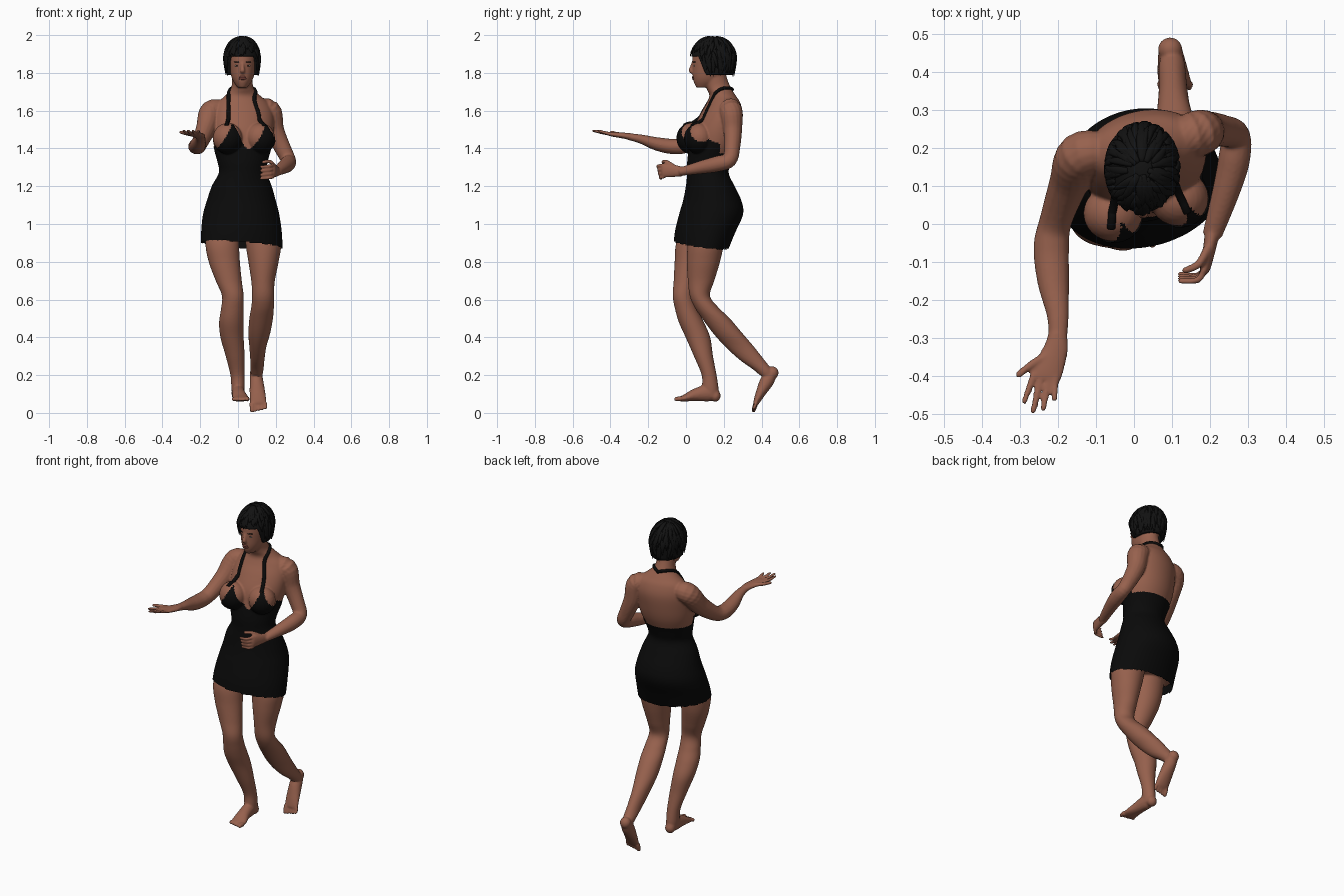
import bpy, bmesh, random
from math import sin, cos, pi, radians, sqrt
from mathutils import Vector, Matrix
from mathutils.bvhtree import BVHTree

if "Cube" in bpy.data.objects:
    bpy.data.objects.remove(bpy.data.objects["Cube"])
random.seed(4)
YAW = radians(12)


def material(name, colour, rough=0.7):
    m = bpy.data.materials.new(name)
    m.use_nodes = True
    m.diffuse_color = (*colour, 1)
    shader = m.node_tree.nodes["Principled BSDF"]
    shader.inputs["Base Color"].default_value = (*colour, 1)
    shader.inputs["Roughness"].default_value = rough
    return m


SKIN = material("skin brown", (0.31, 0.12, 0.075))
BLACK = material("dress black", (0.003, 0.003, 0.003))
HAIR = material("hair black", (0.006, 0.006, 0.006))
LIPS = material("lip brown", (0.2, 0.06, 0.045))
WHITE = material("eye white", (0.4, 0.35, 0.32))
IRIS = material("iris dark", (0.02, 0.01, 0.007))


def spline(rows, n=6):
    """Smooth interpolation through rows of numbers."""
    rows = [Vector(r) for r in rows]
    out = []
    for i in range(len(rows) - 1):
        b, c = rows[i], rows[i + 1]
        a, d = rows[max(i - 1, 0)], rows[min(i + 2, len(rows) - 1)]
        for k in range(n):
            t = k / n
            out.append(b + (c - a) * (t / 2) + (2 * a - 5 * b + 4 * c - d) * (t * t / 2)
                       + (3 * b - a - 3 * c + d) * (t ** 3 / 2))
    return out + [rows[-1]]


def loft(bm, rings, caps=True):
    loops = [[bm.verts.new(p) for p in ring] for ring in rings]
    n = len(loops[0])
    for low, high in zip(loops, loops[1:]):
        for i in range(n):
            j = (i + 1) % n
            bm.faces.new((low[i], low[j], high[j], high[i]))
    if caps:
        bm.faces.new(loops[0][::-1])
        bm.faces.new(loops[-1])


def slices(bm, rows, yaw=0.0, sides=40):
    """Stack of level ellipses given as z, x0, x1, y0, y1."""
    rings = []
    for z, x0, x1, y0, y1 in spline(rows):
        centre = Vector(((x0 + x1) / 2, (y0 + y1) / 2, z))
        turn = Matrix.Rotation(yaw, 3, 'Z')
        rings.append([centre + turn @ Vector(((x1 - x0) / 2 * cos(a), (y1 - y0) / 2 * sin(a), 0))
                      for a in (2 * pi * i / sides for i in range(sides))])
    loft(bm, rings)


def tube(bm, rows, up=(0, 0, 1), sides=16, n=5):
    """Limb along a path given as x, y, z, side radius, up radius."""
    pts = spline(rows, n)
    rings = []
    for i, p in enumerate(pts):
        along = (pts[min(i + 1, len(pts) - 1)] - pts[max(i - 1, 0)])
        along = Vector(along[:3]).normalized()
        side = along.cross(Vector(up)).normalized()
        rise = side.cross(along)
        rings.append([Vector(p[:3]) + side * p[3] * cos(a) + rise * p[4] * sin(a)
                      for a in (2 * pi * k / sides for k in range(sides))])
    loft(bm, rings)


def ball(bm, centre, radii):
    bmesh.ops.create_uvsphere(bm, u_segments=24, v_segments=14, radius=1,
                              matrix=Matrix.LocRotScale(Vector(centre), None, Vector(radii)))


def digit(bm, points, r):
    tube(bm, [(*p, r * (1.1 - 0.12 * i), r * (1.1 - 0.12 * i)) for i, p in enumerate(points)],
         up=(0.3, 0.1, 1), sides=10, n=4)
    ball(bm, points[-1], (r * 0.86,) * 3)


def finish(bm, name, mat):
    bmesh.ops.recalc_face_normals(bm, faces=bm.faces)
    me = bpy.data.meshes.new(name)
    bm.to_mesh(me)
    bm.free()
    me.materials.append(mat)
    me.shade_smooth()
    ob = bpy.data.objects.new(name, me)
    bpy.context.collection.objects.link(ob)
    return ob


def fuse(ob, voxel, rounds):
    """Merge overlapping parts into one smooth skin."""
    mod = ob.modifiers.new("merge", 'REMESH')
    mod.mode, mod.voxel_size, mod.use_smooth_shade = 'VOXEL', voxel, True
    soft = ob.modifiers.new("soften", 'SMOOTH')
    soft.factor, soft.iterations = 0.5, rounds
    dg = bpy.context.evaluated_depsgraph_get()
    me = bpy.data.meshes.new_from_object(ob.evaluated_get(dg))
    ob.modifiers.clear()
    me.materials.clear()
    me.materials.append(ob.data.materials[0])
    ob.data = me
    me.shade_smooth()


# Torso and bust, shared by the body and the dress
TORSO = [(.83, -.195, .235, -.06, .2), (.95, -.193, .23, -.052, .25), (1.05, -.182, .215, -.03, .295),
         (1.12, -.162, .197, -.01, .288), (1.2, -.135, .175, .006, .25), (1.27, -.097, .148, .012, .22),
         (1.33, -.105, .153, .012, .235), (1.42, -.13, .178, .025, .272), (1.5, -.138, .19, .04, .29),
         (1.58, -.135, .19, .078, .298), (1.64, -.112, .165, .112, .285), (1.68, -.068, .118, .125, .262),
         (1.72, -.036, .082, .108, .238), (1.78, -.03, .076, .088, .215), (1.83, -.03, .076, .085, .21)]


def torso(bm, first):
    slices(bm, TORSO[first:], YAW, 64)
    ball(bm, (-.055, .028, 1.455), (.078, .074, .08))
    ball(bm, (.118, .068, 1.455), (.078, .074, .08))


body = bmesh.new()
torso(body, 1)

# Head and nose
slices(body, [(1.722, -.002, .048, .055, .13), (1.75, -.022, .07, .042, .18), (1.78, -.035, .083, .036, .2),
              (1.82, -.044, .092, .034, .225), (1.87, -.05, .098, .033, .24), (1.92, -.05, .098, .04, .245),
              (1.96, -.035, .083, .07, .22), (1.98, -.005, .053, .1, .19)])
tube(body, [(.024, .042, 1.862, .008, .008), (.024, .03, 1.83, .009, .01), (.024, .025, 1.812, .014, .011),
            (.024, .034, 1.8, .012, .006)], up=(0, -1, 0))

# Supporting leg and trailing leg
slices(body, [(1, -.15, 0, -.01, .13), (.9, -.172, .005, -.052, .1), (.8, -.155, .01, -.06, .085),
              (.7, -.118, .02, -.065, .06), (.62, -.085, .03, -.07, .04), (.55, -.09, .03, -.058, .06),
              (.48, -.1, .03, -.038, .095), (.4, -.093, .03, -.002, .128), (.3, -.065, .035, .042, .143),
              (.2, -.04, .035, .083, .162), (.13, -.035, .035, .085, .172), (.085, -.03, .03, .095, .172)])
slices(body, [(1, .04, .2, .03, .2), (.9, .04, .228, .01, .2), (.8, .055, .215, .005, .18),
              (.7, .07, .195, .01, .15), (.62, .075, .19, .02, .127), (.56, .07, .19, .045, .17),
              (.5, .06, .185, .085, .232), (.42, .055, .17, .145, .3), (.35, .06, .15, .208, .36),
              (.28, .065, .14, .285, .415), (.23, .065, .135, .355, .455), (.2, .07, .13, .39, .47)])

# Feet
tube(body, [(0, .165, .09, .027, .028), (0, .12, .105, .034, .045), (.005, .05, .095, .037, .034),
            (.013, -.005, .079, .045, .019), (.015, -.032, .073, .043, .013)])
ball(body, (0, .155, .09), (.03, .028, .031))
tube(body, [(.095, .46, .215, .031, .026), (.098, .43, .17, .036, .037), (.103, .395, .105, .042, .026),
            (.107, .374, .06, .044, .017), (.108, .368, .045, .042, .012)], up=(0, -1, 0))
ball(body, (.095, .458, .212), (.032, .032, .034))
for i in range(5):
    r = .013 if i == 0 else .009
    reach = .004 * i
    x = .048 - .018 * i
    digit(body, [(x, -.025, .074), (x, -.04, .075), (x, -.052 + reach, .06 + r)], r)
    x = .074 + .018 * i
    digit(body, [(x, .369, .05), (x, .363, .03), (x, .358, r + reach)], r)

# Arms
tube(body, [(-.07, .19, 1.6, .05, .05), (-.14, .18, 1.595, .062, .062), (-.17, .11, 1.505, .052, .055),
            (-.205, .01, 1.425, .043, .043), (-.217, -.06, 1.41, .047, .041), (-.212, -.15, 1.423, .042, .036),
            (-.2, -.24, 1.45, .029, .024), (-.2, -.305, 1.463, .024, .018)], up=(0, .3, 1))
tube(body, [(.09, .22, 1.605, .05, .05), (.165, .237, 1.6, .062, .062), (.192, .247, 1.5, .05, .052),
            (.232, .245, 1.41, .042, .045), (.266, .23, 1.34, .04, .04), (.262, .165, 1.318, .042, .042),
            (.24, .08, 1.3, .035, .036), (.205, -.03, 1.277, .022, .026)], up=(-1, .3, .2))

# Open right hand, palm up
tube(body, [(-.2, -.29, 1.462, .025, .019), (-.206, -.33, 1.468, .033, .016), (-.226, -.385, 1.475, .041, .013),
            (-.234, -.41, 1.478, .037, .01)])
for x, y, tx, ty in [(-.263, -.395, -.288, -.466), (-.245, -.407, -.265, -.491),
                     (-.225, -.41, -.238, -.484), (-.206, -.403, -.209, -.46)]:
    digit(body, [(x, y, 1.478), ((x + tx) / 2, (y + ty) / 2, 1.484), (tx, ty, 1.494)], .0088)
digit(body, [(-.225, -.342, 1.472), (-.27, -.37, 1.478), (-.302, -.395, 1.486)], .011)

# Curled left hand at the waist
tube(body, [(.206, -.02, 1.277, .02, .026), (.198, -.065, 1.281, .017, .033), (.187, -.115, 1.283, .014, .037),
            (.182, -.125, 1.283, .01, .034)])
for i in range(4):
    z = 1.312 - .021 * i
    digit(body, [(.186, -.116, z), (.168, -.147 + .004 * i, z - .004), (.122, -.15 + .006 * i, z - .009)], .0088)
digit(body, [(.193, -.065, 1.305), (.17, -.105, 1.33), (.135, -.122, 1.328)], .011)

body = finish(body, "body", SKIN)
fuse(body, .0055, 3)

# Halter dress: offset torso trimmed along neckline, back edge and hem
shell = bmesh.new()
torso(shell, 0)
dress = finish(shell, "dress", BLACK)
fuse(dress, .007, 4)


def neckline(p):
    dx, dy = p.x - .03, p.y - .15
    a = abs(dx * cos(YAW) + dy * sin(YAW))
    if dy * cos(YAW) - dx * sin(YAW) > 0:
        return 1.375
    if a < .09:
        return 1.395 + .14 * (a / .09) ** 1.4
    return max(1.385, 1.535 - 1.7 * (a - .09))


bm = bmesh.new()
bm.from_mesh(dress.data)
bm.normal_update()
for v, shift in [(v, v.normal * .005) for v in bm.verts]:
    v.co += shift
extra = [f for f in bm.faces for c in [f.calc_center_median()]
         if c.z > neckline(c) or c.z < .894 - .06 * c.x - .12 * (c.y - .05)]
bmesh.ops.delete(bm, geom=extra, context='FACES')
bm.to_mesh(dress.data)
bm.free()

# Halter straps laid on the skin
bm = bmesh.new()
bm.from_mesh(body.data)
skin = BVHTree.FromBMesh(bm)
bm.free()
straps = bmesh.new()
for path in ([(-.06, -.01, 1.52), (-.055, .06, 1.59), (-.053, .12, 1.66), (-.04, .18, 1.71), (.025, .25, 1.712)],
             [(.14, .03, 1.52), (.115, .09, 1.59), (.09, .13, 1.66), (.085, .18, 1.71), (.02, .25, 1.712)]):
    rows = []
    for p in spline(path):
        spot = skin.find_nearest(p)[0]
        rows.append((*spot, .011, .009))
    tube(straps, rows, up=(0, 1, -1), sides=10, n=2)
finish(straps, "straps", BLACK)


# Face details set on the skin
def face_part(name, mat, spots, radii, depth=0.0):
    part = bmesh.new()
    for x, z in spots:
        hit = skin.ray_cast(Vector((x, -.4, z)), Vector((0, 1, 0)))[0]
        ball(part, hit + Vector((0, depth, 0)), radii)
    finish(part, name, mat)


EYES = (-.006, .054)
face_part("eyes", WHITE, [(x, 1.838) for x in EYES], (.011, .003, .005))
face_part("irises", IRIS, [(x, 1.838) for x in EYES], (.0055, .004, .005))
face_part("eyebrows", HAIR, [(x + s * .007, 1.858) for x in EYES for s in (-1, 0, 1)], (.008, .003, .003))
face_part("lips", LIPS, [(.024, 1.778), (.024, 1.769)], (.02, .005, .006))


# Cropped hair: cap plus overlapping locks
def hair_edge(az):
    a = abs((az + pi) % (2 * pi) - pi)
    t = min(max((a - radians(48)) / radians(20), 0), 1)
    return 1.888 - .1 * t


def hair_point(az, t, lift=0.0):
    low = hair_edge(az)
    z = low + (1.993 - low) * cos(t * pi / 2)
    k = sqrt(max(0, 1 - ((z - 1.87) / .123) ** 2)) if z > 1.87 else 1 - 1.3 * (1.87 - z)
    return Vector((.022 + (.092 + lift) * k * sin(az), .145 - (.117 + lift) * k * cos(az), z + lift * .5))


cap = bmesh.new()
loft(cap, [[hair_point(2 * pi * i / 72, t / 20) for i in range(72)] for t in range(21)], caps=False)
bmesh.ops.remove_doubles(cap, verts=cap.verts, dist=.0002)
cap = finish(cap, "hair_cap", HAIR)
thick = cap.modifiers.new("thickness", 'SOLIDIFY')
thick.thickness = .02

locks = bmesh.new()
for i in range(170):
    az, start = random.uniform(0, 2 * pi), random.uniform(.08, .68)
    end, swirl = min(start + random.uniform(.3, .45), 1.03), random.uniform(-.25, .25)
    rows = []
    for k in range(5):
        p = hair_point(az + swirl * k / 4, start + (end - start) * k / 4, .001 + .0015 * k)
        w = (.007, .011, .011, .008, .001)[k]
        rows.append((*p, w, w * .5))
    tube(locks, rows, up=(sin(az), -cos(az), .6), sides=6, n=2)
finish(locks, "hair_locks", HAIR)
